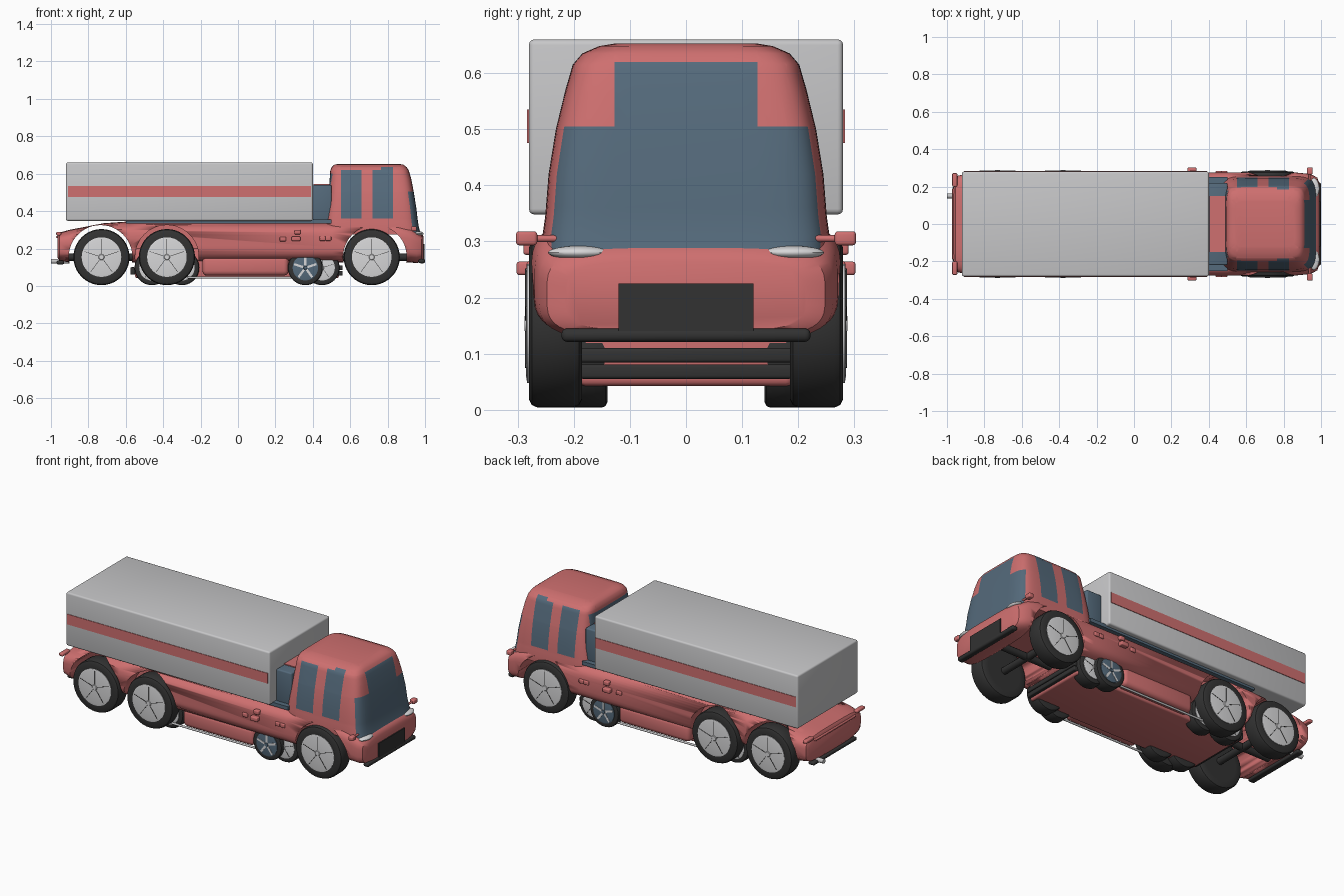
import bpy, bmesh, math
from mathutils import Vector

if "Cube" in bpy.data.objects:
    bpy.data.objects.remove(bpy.data.objects["Cube"])


def mat(name, rgb):
    m = bpy.data.materials.new(name)
    m.diffuse_color = (*rgb, 1)
    m.use_nodes = True
    m.node_tree.nodes["Principled BSDF"].inputs["Base Color"].default_value = m.diffuse_color
    return m


RED = mat("red paint", (0.62, 0.16, 0.16))
GREY = mat("light grey", (0.57, 0.57, 0.58))
BLUE = mat("blue glass", (0.09, 0.145, 0.20))
DARK = mat("black rubber", (0.032, 0.032, 0.032))
WHITE = mat("pale metal", (0.68, 0.68, 0.69))


def finish(name, bm, mats, angle=35):
    me = bpy.data.meshes.new(name)
    bmesh.ops.recalc_face_normals(bm, faces=bm.faces)
    bm.to_mesh(me)
    bm.free()
    ob = bpy.data.objects.new(name, me)
    bpy.context.collection.objects.link(ob)
    for m in mats:
        me.materials.append(m)
    for o in bpy.context.selected_objects:
        o.select_set(False)
    ob.select_set(True)
    bpy.context.view_layer.objects.active = ob
    bpy.ops.object.shade_smooth_by_angle(angle=math.radians(angle))
    return ob


def box(name, x, y, z, m, bevel=0.0):
    """Box from (min, max) ranges."""
    bm = bmesh.new()
    bmesh.ops.create_cube(bm, size=1)
    for v in bm.verts:
        v.co = Vector([(r[0] + r[1]) / 2 + c * (r[1] - r[0]) for c, r in zip(v.co, (x, y, z))])
    if bevel:
        bmesh.ops.bevel(bm, geom=bm.edges[:], offset=bevel, segments=3, affect='EDGES', profile=0.5)
    return finish(name, bm, [m])


def loft(rings):
    bm = bmesh.new()
    loops = [[bm.verts.new(p) for p in r] for r in rings]
    n = len(loops[0])
    for a, b in zip(loops, loops[1:]):
        for i in range(n):
            bm.faces.new((a[i], a[(i + 1) % n], b[(i + 1) % n], b[i]))
    bm.faces.new(loops[0])
    bm.faces.new(loops[-1])
    return bm


def oval(a, b, power, n=48):
    """Superellipse outline."""
    f = lambda t: math.copysign(abs(t) ** (2 / power), t)
    return [(a * f(math.cos(2 * math.pi * (i + .5) / n)), b * f(math.sin(2 * math.pi * (i + .5) / n)))
            for i in range(n)]


def lathe(name, x, y, z, profile, m, n=40, side=1):
    """Turn (radius, y offset) points round a y axis."""
    return finish(name, loft([[(x + r * math.cos(2 * math.pi * i / n), y + side * d,
                                z + r * math.sin(2 * math.pi * i / n)) for i in range(n)]
                              for r, d in profile]), [m])


def rod(name, a, b, r, m, n=12):
    a, b = Vector(a), Vector(b)
    q = (b - a).to_track_quat('Z', 'Y')
    ring = [q @ Vector((r * math.cos(2 * math.pi * i / n), r * math.sin(2 * math.pi * i / n), 0)) for i in range(n)]
    return finish(name, loft([[p + v for v in ring] for p in (a, b)]), [m])


# Lower body, lofted along the length
sections = [(-.965, .235, .15, .27), (-.955, .255, .135, .285), (-.90, .268, .125, .30), (-.72, .275, .125, .335),
            (-.58, .276, .125, .345), (.5, .276, .125, .345), (.86, .276, .125, .342), (.92, .270, .125, .325),
            (.955, .262, .122, .30), (.98, .248, .128, .285), (.992, .215, .14, .265)]
rings = []
for x, w, z0, z1 in sections:
    rings.append([(x, u, (z0 + z1) / 2 + v) for u, v in oval(w, (z1 - z0) / 2, 4)])
body = finish("lower_body", loft(rings), [RED])

# Wheel wells, cut right through at the ends and only at the sides in the middle
wells = [(-.735, 0, .4), (.732, 0, .4), (-.38, .30, .12), (-.38, -.30, .12)]
for x, y, d in wells:
    cutter = lathe("well_cutter", x, y, .155, [(.17, -d), (.17, d)], RED, 48)
    cutter.hide_render = True
    mod = body.modifiers.new("well", 'BOOLEAN')
    mod.operation, mod.solver, mod.object = 'DIFFERENCE', 'EXACT', cutter
    bpy.context.view_layer.objects.active = body
    bpy.ops.object.modifier_apply(modifier=mod.name)
    bpy.data.objects.remove(cutter)

# Underbody
box("underbody", (-.55, .54), (-.19, .19), (.042, .20), RED, .012)
for s in (-1, 1):
    box("side_skirt", (-.19, .27), sorted((s * .17, s * .245)), (.055, .16), RED, .025)
    rod("side_rod", (-.27, s * .225, .045), (.30, s * .225, .045), .006, GREY)
for z in (.068, .097):
    box("front_crossbar", (.53, .56), (-.19, .19), (z - .013, z + .013), DARK, .006)
box("rear_crossbar", (-.575, -.55), (-.19, .19), (.06, .10), DARK, .006)
box("chassis_deck", (-.60, .50), (-.25, .25), (.335, .356), BLUE)

# Cargo box with side stripes
box("cargo_box", (-.92, .40), (-.28, .28), (.348, .66), GREY, .01)
for s in (-1, 1):
    box("cargo_stripe", (-.91, .39), sorted((s * .278, s * .283)), (.475, .535), RED)

# Cab, lofted upward, then cut along the window edges
levels = [(.275, .47, .978, .255), (.31, .462, .968, .256), (.345, .462, .962, .251), (.42, .473, .953, .245),
          (.50, .484, .940, .232), (.57, .49, .927, .215), (.615, .493, .914, .202), (.635, .50, .902, .185),
          (.648, .515, .885, .155), (.653, .54, .86, .125)]
rings = []
for z, x0, x1, w in levels:
    rings.append([((x0 + x1) / 2 + u, v, z) for u, v in oval((x1 - x0) / 2, w, 7, 64)])
bm = loft(rings)
cuts = [((x, 0, 0), (1, 0, 0)) for x in (.55, .66, .72, .765, .83)]
cuts += [((0, y, 0), (0, 1, 0)) for y in (-.18, -.127, .127, .18)]
cuts += [((0, 0, z), (0, 0, 1)) for z in (.285, .36, .505, .60, .62, .64)]
for co, no in cuts:
    bmesh.ops.bisect_plane(bm, geom=bm.verts[:] + bm.edges[:] + bm.faces[:], plane_co=co, plane_no=no)
bmesh.ops.recalc_face_normals(bm, faces=bm.faces)
for f in bm.faces:
    c, n = f.calc_center_median(), f.normal
    if c.x > .85 and n.x > .45:
        glass = .285 < c.z < .505 or (.5 < c.z < .627 and abs(c.y) < .127)
    elif c.x < .52 and n.x < -.7:
        glass = .36 < c.z < .60 and abs(c.y) < .18
    else:
        glass = abs(n.y) > .5 and c.z > .36 and (
            (.55 < c.x < .66 and c.z < .62) or (.72 < c.x < .765 and c.z < .62) or (.765 < c.x < .83 and c.z < .64))
    f.material_index = int(glass)
finish("cab", bm, [RED, BLUE])

# Panel between cab and cargo box
box("cab_rear_unit", (.40, .50), (-.22, .22), (.34, .54), BLUE, .008)
box("cab_rear_unit_lid", (.403, .49), (-.15, .15), (.538, .545), RED)

# Front fittings
box("grille", (.98, .998), (-.12, .12), (.14, .225), DARK)
box("front_bumper", (.965, 1.0), (-.222, .222), (.121, .145), DARK, .01)
for s in (-1, 1):
    bm = bmesh.new()
    bmesh.ops.create_uvsphere(bm, u_segments=24, v_segments=12, radius=1)
    for v in bm.verts:
        v.co = Vector((.966 + v.co.x * .026 - abs(v.co.y) * .004, s * .19 + v.co.y * .056, .28 + v.co.z * .012))
    finish("headlight", bm, [WHITE])
    box("front_mirror", (.925, .955), sorted((s * .265, s * .303)), (.293, .318), RED, .006)
    rod("mirror_arm", (.94, s * .23, .305), (.94, s * .28, .305), .006, RED)

    # Side handles and lamps
    for x, z, w, out in ((.24, .25, .017, .284), (.31, .252, .024, .302), (.318, .288, .017, .29),
                         (.452, .253, .016, .284), (.483, .253, .016, .284)):
        box("side_handle", (x - w, x + w), sorted((s * .255, s * out)), (z - .012, z + .012), RED, .005)
    box("rear_lamp", (-.972, -.945), sorted((s * .20, s * .272)), (.27, .288), RED, .006)

# Rear fittings
box("rear_bumper", (-.97, -.93), (-.20, .20), (.115, .135), DARK, .008)
box("rear_trim", (-.972, -.955), (-.19, .19), (.255, .268), RED, .005)
rod("exhaust_pipe", (-1.0, .15, .132), (-.90, .15, .132), .013, GREY, 16)

# Wheels


def wheel(name, x, y, z, r, width, hub, hub_mat, spoke_mat, spoke_w, s):
    """Tyre whose outer face is at y, with a hub disc and five spokes."""
    b = r * .10
    lathe(name + "_tyre", x, y, z, [(hub, -width), (r - b, -width), (r - b * .3, -width + b * .35), (r, -width + b),
                                    (r, -b), (r - b * .3, -b * .35), (r - b, 0), (hub, 0)], DARK, 40, s)
    lathe(name + "_hub", x, y, z, [(hub, -.01), (hub, .003), (hub * .9, .005), (hub * .15, .005), (hub * .12, .008)],
          hub_mat, 32, s)
    bm = bmesh.new()
    for k in range(5):
        a = math.pi / 2 + k * 2 * math.pi / 5
        d, p = Vector((math.cos(a), 0, math.sin(a))), Vector((-math.sin(a), 0, math.cos(a)))
        c = Vector((x, y + s * .0065, z))
        pts = [c + d * hub * .18 + p * spoke_w, c + d * hub * .92 + p * spoke_w,
               c + d * hub * .92 - p * spoke_w, c + d * hub * .18 - p * spoke_w]
        front = bm.faces.new([bm.verts.new(q) for q in pts])
        ext = bmesh.ops.extrude_face_region(bm, geom=[front])
        for v in ext["geom"]:
            if isinstance(v, bmesh.types.BMVert):
                v.co.y -= s * .003
    finish(name + "_spokes", bm, [spoke_mat])


for s in (-1, 1):
    for x in (-.73, -.38, .715):
        wheel("road_wheel", x, s * .28, .154, .15, .095, .106, WHITE, DARK, .0012, s)
    for x, m, sp, y in ((.36, BLUE, WHITE, .245), (.45, WHITE, DARK, .215), (-.30, WHITE, DARK, .215),
                        (-.46, WHITE, DARK, .215)):
        wheel("small_wheel", x, s * y, .097, .093, .075, .068, m, sp, .006 if m is BLUE else .001, s)
for x in (-.73, .715):
    rod("axle", (x, -.2, .154), (x, .2, .154), .02, DARK)
rod("drive_shaft", (.5, 0, .154), (.95, 0, .154), .02, DARK)
rod("rear_shaft", (-.93, 0, .154), (-.5, 0, .154), .02, DARK)
